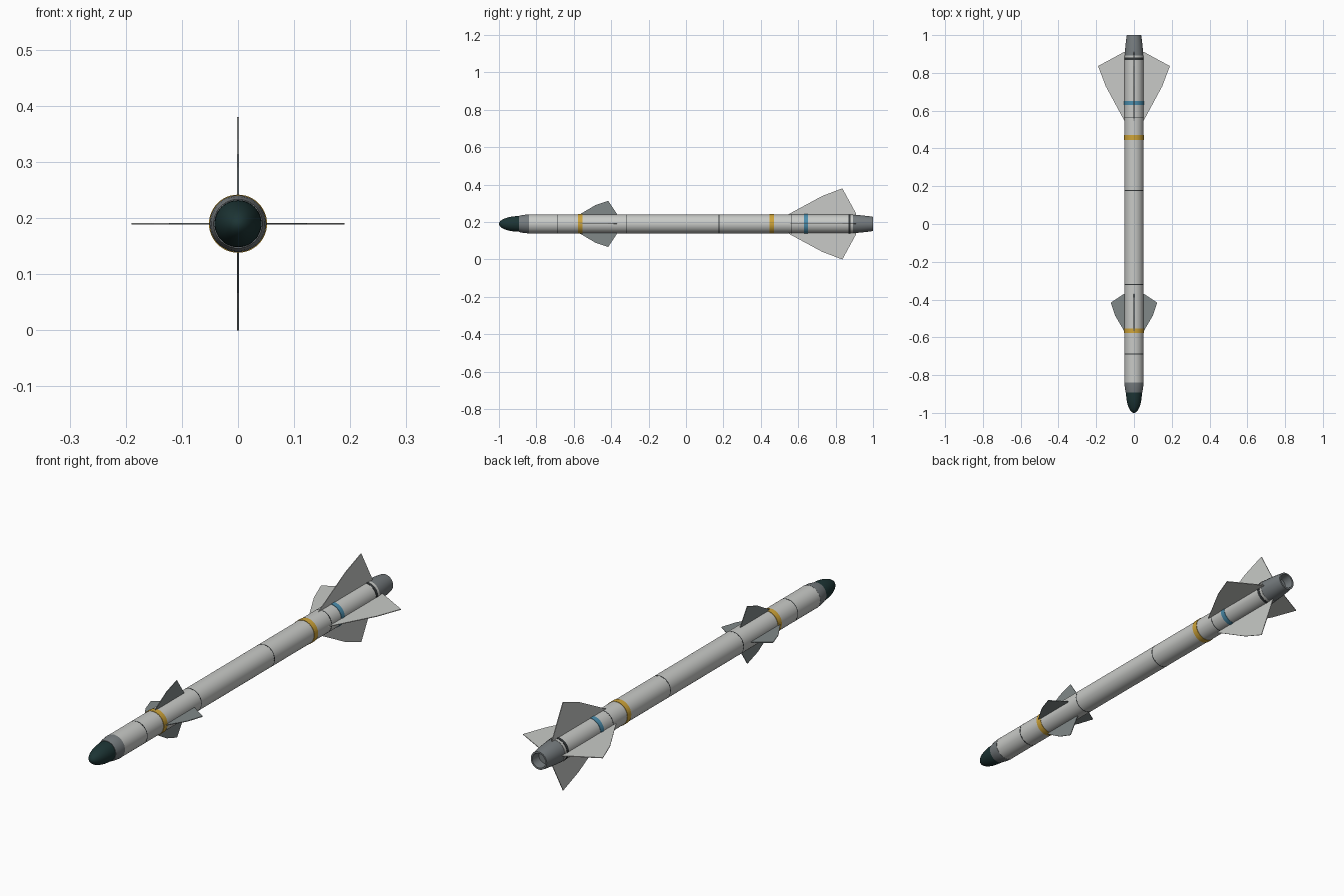
import bpy, bmesh, math
from mathutils import Matrix, Vector

AXIS_Z = 0.19      # height of the centre line
R = 0.05           # body radius
SEGMENTS = 48

if "Cube" in bpy.data.objects:
    bpy.data.objects.remove(bpy.data.objects["Cube"], do_unlink=True)


def material(name, rgb):
    mat = bpy.data.materials.new(name)
    mat.use_nodes = True
    mat.diffuse_color = (*rgb, 1)
    shader = next(n for n in mat.node_tree.nodes if n.type == 'BSDF_PRINCIPLED')
    shader.inputs["Base Color"].default_value = (*rgb, 1)
    return mat


body_grey = material("light grey paint", (0.58, 0.59, 0.57))
fin_grey = material("mid grey fin", (0.22, 0.25, 0.25))
metal = material("grey metal", (0.18, 0.20, 0.21))
glass = material("dark teal glass", (0.012, 0.035, 0.035))
yellow = material("yellow band", (0.62, 0.37, 0.04))
blue = material("blue band", (0.07, 0.27, 0.42))
dark = material("dark seam", (0.035, 0.04, 0.042))


def finish(bm, name, mat, smooth):
    bmesh.ops.recalc_face_normals(bm, faces=bm.faces)
    mesh = bpy.data.meshes.new(name)
    bm.to_mesh(mesh)
    bm.free()
    mesh.materials.append(mat)
    obj = bpy.data.objects.new(name, mesh)
    obj.location.z = AXIS_Z
    bpy.context.collection.objects.link(obj)
    if smooth:
        bpy.ops.object.select_all(action='DESELECT')
        obj.select_set(True)
        bpy.context.view_layer.objects.active = obj
        bpy.ops.object.shade_smooth_by_angle(angle=math.radians(30))
    return obj


def lathe(name, profile, mat, closed=False):
    """Spin (y, radius) points around the y axis."""
    bm = bmesh.new()
    verts = [bm.verts.new((r, y, 0)) for y, r in profile]
    edges = [bm.edges.new(pair) for pair in zip(verts, verts[1:])]
    if closed:
        edges.append(bm.edges.new((verts[-1], verts[0])))
    bmesh.ops.spin(bm, geom=verts + edges, cent=(0, 0, 0), axis=(0, 1, 0),
                   angle=math.tau, steps=SEGMENTS)
    bmesh.ops.remove_doubles(bm, verts=bm.verts, dist=1e-5)
    return finish(bm, name, mat, True)


def band(name, y, width, height, mat):
    """Raised ring around the body."""
    a, b = y - width / 2, y + width / 2
    inner, outer = R - 0.002, R + height
    return lathe(name, [(a, inner), (a, outer), (b, outer), (b, inner)], mat, True)


def fin_set(name, outline, thickness, mat):
    """Four flat fins in a cross, from one (y, radius) outline."""
    for i, side in enumerate(("left", "top", "right", "bottom")):
        bm = bmesh.new()
        base = bm.faces.new([bm.verts.new((r, y, -thickness / 2)) for y, r in outline])
        extruded = bmesh.ops.extrude_face_region(bm, geom=[base])["geom"]
        top = [v for v in extruded if isinstance(v, bmesh.types.BMVert)]
        bmesh.ops.translate(bm, verts=top, vec=Vector((0, 0, thickness)))
        bm.transform(Matrix.Rotation(-i * math.pi / 2, 4, 'Y'))
        finish(bm, f"{name}_{side}", mat, False)


# Main tube
lathe("body_tube", [(-0.845, 0), (-0.845, R), (0.893, R), (0.893, 0)], body_grey)

# Nose: rounded dome and tapered collar
DOME_BASE, DOME_R, DOME_LEN = -0.89, 0.042, 0.11
arc = [i * math.pi / 24 for i in range(13)]
lathe("nose_dome", [(DOME_BASE - DOME_LEN * math.cos(a), DOME_R * math.sin(a)) for a in arc],
      glass)
lathe("nose_collar", [(-0.892, 0), (-0.892, 0.0435), (-0.87, 0.048), (-0.845, R + 0.0005),
                      (-0.84, R + 0.0005), (-0.84, R - 0.002)], metal)

# Tail nozzle with a hollow end
lathe("tail_nozzle", [(0.89, 0), (0.89, 0.049), (0.92, 0.0475), (0.95, 0.0445),
                      (0.98, 0.041), (1.0, 0.038), (1.0, 0.031), (0.96, 0.027), (0.96, 0)],
      metal)

# Coloured bands
band("front_yellow_band", -0.565, 0.025, 0.0018, yellow)
band("rear_yellow_band", 0.458, 0.025, 0.0018, yellow)
band("blue_band", 0.641, 0.022, 0.0018, blue)
band("tail_dark_ring", 0.874, 0.013, 0.001, dark)

# Panel seams
for i, y in enumerate((-0.688, -0.32, 0.177, 0.565)):
    band(f"body_seam_{i + 1}", y, 0.004, 0.0003, dark)

# Fins
fin_set("front_fin", [(-0.575, 0.04), (-0.57, R), (-0.485, 0.1), (-0.416, 0.123),
                      (-0.37, 0.054), (-0.37, 0.04)], 0.003, fin_grey)
fin_set("rear_fin", [(0.54, 0.04), (0.545, R), (0.73, 0.15), (0.836, 0.19),
                     (0.91, 0.054), (0.91, 0.04)], 0.003, body_grey)
